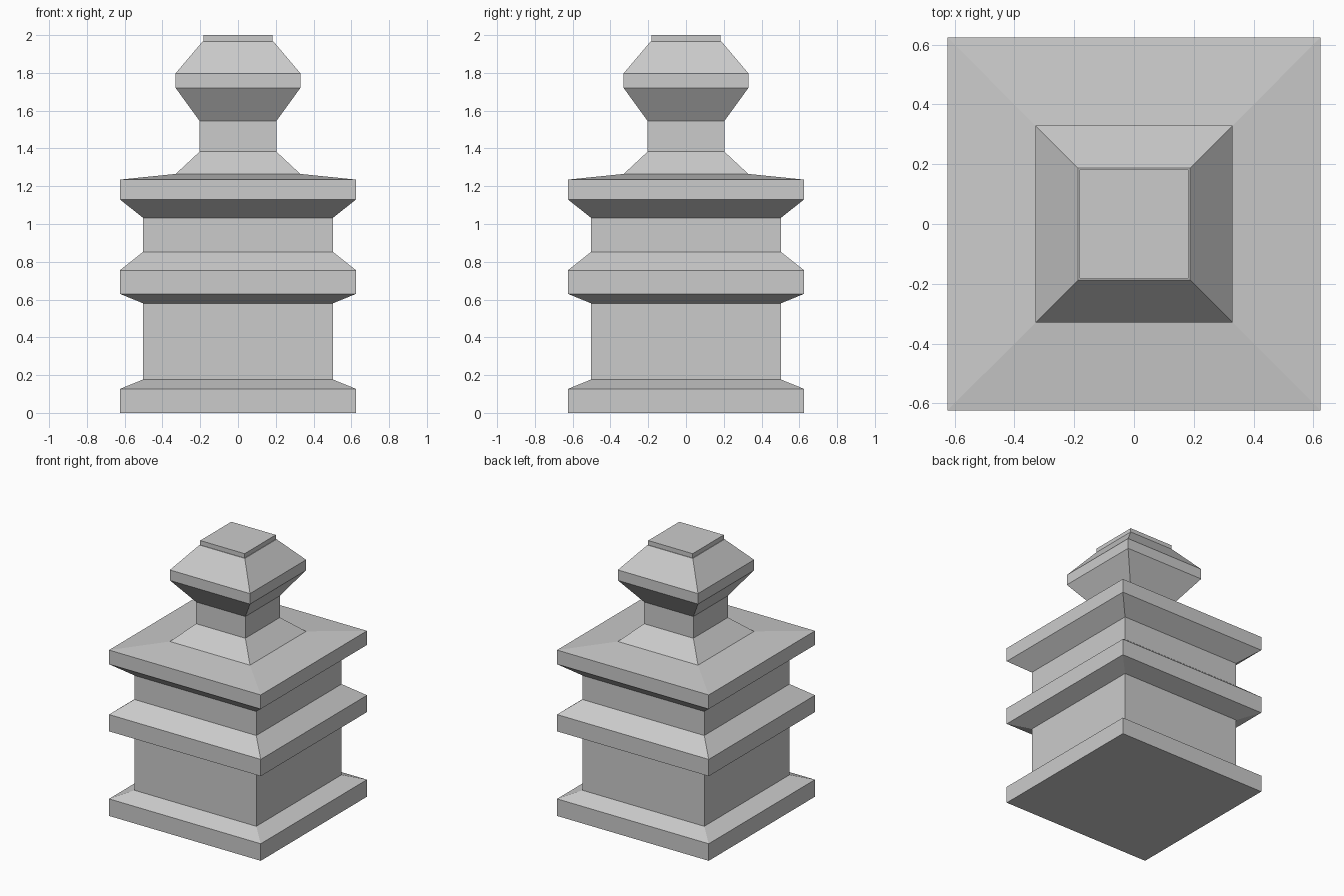
import bpy
import bmesh

cube = bpy.data.objects.get("Cube")
if cube:
    bpy.data.objects.remove(cube, do_unlink=True)

# One plain stone colour
stone = bpy.data.materials.new("grey stone")
stone.use_nodes = True
STONE = (0.6, 0.6, 0.6, 1)
stone.diffuse_color = STONE
stone.node_tree.nodes["Principled BSDF"].inputs["Base Color"].default_value = STONE


def square_tier(name, profile, bottom=False, top=False):
    """Loft square rings through (half width, height) points."""
    bm = bmesh.new()
    rings = [[bm.verts.new((sx * w, sy * w, z))
              for sx, sy in ((-1, -1), (1, -1), (1, 1), (-1, 1))]
             for w, z in profile]
    for low, high in zip(rings, rings[1:]):
        for i in range(4):
            j = (i + 1) % 4
            bm.faces.new((low[i], low[j], high[j], high[i]))
    if bottom:
        bm.faces.new(rings[0][::-1])
    if top:
        bm.faces.new(rings[-1])
    mesh = bpy.data.meshes.new(name)
    bm.to_mesh(mesh)
    bm.free()
    mesh.materials.append(stone)
    obj = bpy.data.objects.new(name, mesh)
    bpy.context.collection.objects.link(obj)
    return obj


WIDE, BODY, NECK, HEAD, CAP = 0.625, 0.502, 0.203, 0.33, 0.183

# Tiers share their end rings, so only the outer ends are capped
square_tier("plinth", [(WIDE, 0), (WIDE, 0.127), (BODY, 0.177)], bottom=True)
square_tier("lower_shaft", [(BODY, 0.177), (BODY, 0.58)])
square_tier("middle_ledge", [(BODY, 0.58), (WIDE, 0.63), (WIDE, 0.755), (BODY, 0.853)])
square_tier("upper_shaft", [(BODY, 0.853), (BODY, 1.032)])
square_tier("cornice", [(BODY, 1.032), (WIDE, 1.13), (WIDE, 1.235), (HEAD, 1.265)])
square_tier("neck", [(HEAD, 1.265), (NECK, 1.383), (NECK, 1.545)])
square_tier("finial", [(NECK, 1.545), (HEAD, 1.72), (HEAD, 1.798), (CAP + 0.004, 1.967)])
square_tier("finial_cap", [(CAP + 0.004, 1.967), (CAP, 1.967), (CAP, 2)], top=True)
